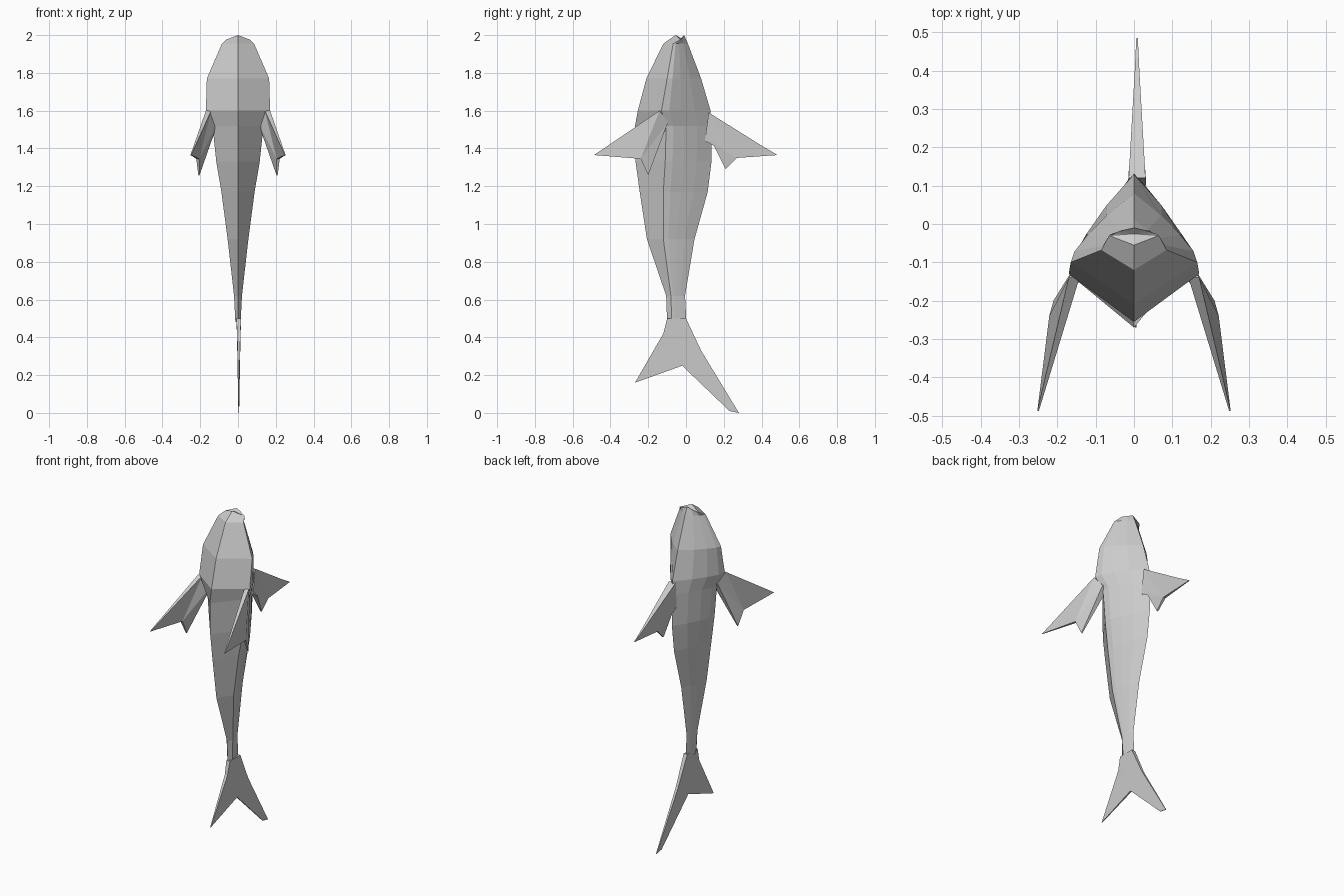
import bpy, bmesh
from mathutils import Vector

if "Cube" in bpy.data.objects:
    bpy.data.objects.remove(bpy.data.objects["Cube"])


def finish(name, bm):
    bmesh.ops.recalc_face_normals(bm, faces=bm.faces)
    mesh = bpy.data.meshes.new(name)
    bm.to_mesh(mesh)
    bm.free()
    obj = bpy.data.objects.new(name, mesh)
    bpy.context.collection.objects.link(obj)
    return obj


def fin(name, pts, thick, axis=(1, 0, 0)):
    """Tapered blade; the first point is the notch from which both sides fan out."""
    bm = bmesh.new()
    axis = Vector(axis)
    n = len(pts)
    sides = [[bm.verts.new(Vector(p) + axis * t * s) for p, t in zip(pts, thick)]
             for s in (1, -1)]
    for side in sides:
        for i in range(1, n - 1):
            bm.faces.new((side[0], side[i], side[i + 1]))
    for i in range(n):
        j = (i + 1) % n
        bm.faces.new((sides[0][i], sides[0][j], sides[1][j], sides[1][i]))
    return finish(name, bm)


# Body stations: height, half width, belly y, widest y, back y, side drop
stations = [
    (2.00, .065, -.055, -.03, -.01, .025),
    (1.955, .085, -.12, -.068, .01, 0),
    (1.77, .165, -.21, -.10, .08, 0),
    (1.60, .17, -.255, -.13, .13, 0),
    (1.52, .135, -.27, -.105, .135, 0),
    (1.33, .115, -.267, -.11, .135, 0),
    (1.17, .088, -.245, -.12, .115, 0),
    (0.92, .055, -.207, -.12, .045, 0),
    (0.62, .021, -.105, -.08, -.005, 0),
    (0.48, .014, -.10, -.075, .002, 0),
]
# Keeled belly, rounded back: width factor and position from widest line to back
arc = [(1, 0), (.94, .16), (.73, .4), (.43, .68)]
bm = bmesh.new()
rings = []
for z, w, belly, side, back, drop in stations:
    half = [(w * fx, side + (back - side) * fy, z - drop * fx) for fx, fy in arc]
    ring = [(0, belly, z)] + half + [(0, back, z)]
    ring += [(-x, y, h) for x, y, h in reversed(half)]
    rings.append([bm.verts.new(p) for p in ring])
for a, b in zip(rings, rings[1:]):
    for i in range(len(a)):
        j = (i + 1) % len(a)
        bm.faces.new((a[i], a[j], b[j], b[i]))
for end in (rings[0], rings[-1]):
    c = bm.verts.new(sum((v.co for v in end), Vector()) / len(end))
    for i in range(len(end)):
        bm.faces.new((end[i], end[(i + 1) % len(end)], c))
finish("body", bm)

# Tail fin
tail = [(-.02, .25), (.23, .01), (.28, 0), (.08, .33), (0, .5),
        (-.10, .5), (-.12, .42), (-.27, .16)]
fin("tail_fin", [(.004, y, z) for y, z in tail],
    [.005, .002, .002, .008, .012, .012, .009, .002])

# Dorsal fin
dorsal = [(.27, 1.35), (.485, 1.365), (.40, 1.415), (.12, 1.59),
          (.10, 1.44), (.135, 1.44), (.21, 1.29)]
fin("dorsal_fin", [(.008, y, z) for y, z in dorsal],
    [.008, .002, .006, .022, .024, .022, .004])

# Pectoral fins
for s, label in ((1, "right"), (-1, "left")):
    pts = [(.213, -.24, 1.345), (.25, -.487, 1.365), (.156, -.14, 1.60),
           (.125, -.095, 1.54), (.207, -.20, 1.258)]
    fin("pectoral_fin_" + label, [(x * s, y, z) for x, y, z in pts],
        [.008, .002, .014, .02, .003], (s, 0, 0))
